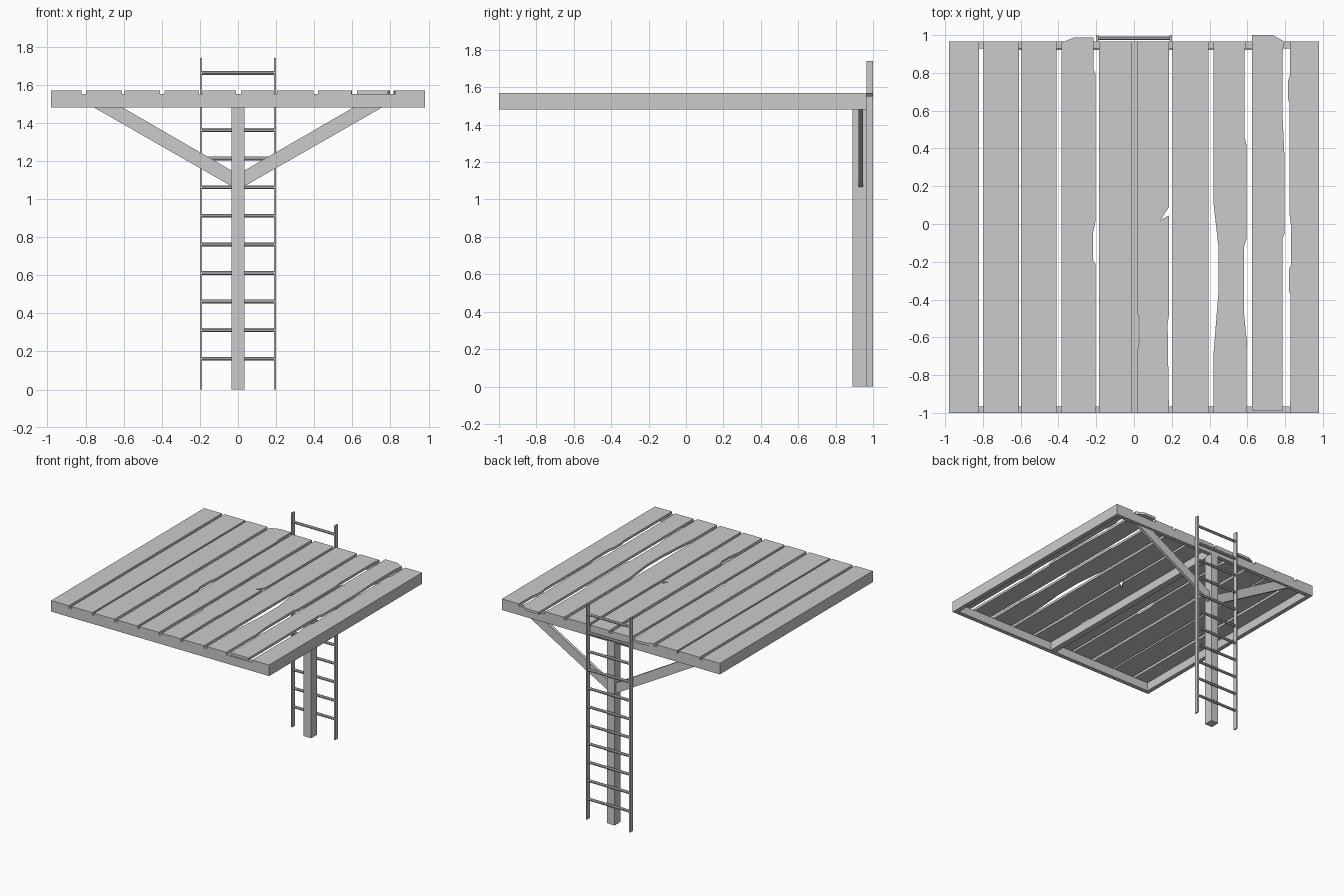
import bpy, bmesh, math
from mathutils import Vector

if "Cube" in bpy.data.objects:
    bpy.data.objects.remove(bpy.data.objects["Cube"])


def prism(name, pts, depth):
    """Closed outline of 3D points extruded along the depth vector."""
    bm = bmesh.new()
    face = bm.faces.new([bm.verts.new(p) for p in pts])
    ext = bmesh.ops.extrude_face_region(bm, geom=[face])
    bmesh.ops.translate(bm, vec=Vector(depth),
                        verts=[g for g in ext["geom"] if isinstance(g, bmesh.types.BMVert)])
    bmesh.ops.recalc_face_normals(bm, faces=bm.faces)
    me = bpy.data.meshes.new(name)
    bm.to_mesh(me)
    bm.free()
    ob = bpy.data.objects.new(name, me)
    bpy.context.collection.objects.link(ob)
    return ob


def box(name, x0, x1, y0, y1, z0, z1):
    return prism(name, [(x0, y0, z0), (x1, y0, z0), (x1, y1, z0), (x0, y1, z0)], (0, 0, z1 - z0))


FRONT, BACK, LOW, MID, TOP = -1.0, 0.965, 1.48, 1.55, 1.57


def plank(i, x0, x1, left=(), right=(), y0=FRONT, end=None):
    """Board with worn edges: right runs front to back, left runs back to front."""
    end = end or [(x1, BACK), (x0, BACK)]
    pts = [(x0, y0), (x1, y0), *right, *end, *left]
    prism(f"deck_plank_{i}", [(x, y, MID) for x, y in pts], (0, 0, TOP - MID))


# Deck planks
plank(1, -0.98, -0.82)
plank(2, -0.797, -0.61)
plank(3, -0.595, -0.41)
plank(4, -0.385, -0.205,
      right=[(-0.205, -0.21), (-0.218, -0.19), (-0.218, -0.05), (-0.205, 0.01),
             (-0.205, 0.8), (-0.215, 0.82)],
      end=[(-0.215, 0.988), (-0.315, 0.988), (-0.385, 0.96)])
plank(5, -0.185, -0.011)
plank(6, 0.015, 0.185,
      left=[(0.015, -0.47), (0.03, -0.5), (0.03, -0.6), (0.015, -0.69)],
      right=[(0.178, -0.53), (0.185, -0.48), (0.185, 0.045), (0.14, 0.02), (0.185, 0.09)])
plank(7, 0.205, 0.395)
plank(8, 0.42, 0.595,
      left=[(0.42, 0.12), (0.448, -0.13), (0.448, -0.35), (0.42, -0.7)],
      right=[(0.595, -0.69), (0.598, -0.63), (0.583, -0.48), (0.583, -0.12), (0.595, -0.08),
             (0.595, 0.42), (0.585, 0.46), (0.585, 0.91)])
plank(9, 0.625, 0.787, y0=-0.987,
      right=[(0.785, -0.08), (0.797, -0.05), (0.797, 0.35), (0.785, 0.6), (0.785, 0.9)],
      end=[(0.797, 0.965), (0.735, 1.0), (0.625, 1.0)])
plank(10, 0.827, 0.98,
      left=[(0.827, 0.79), (0.816, 0.76), (0.816, 0.66), (0.824, 0.64), (0.824, 0.05),
            (0.83, 0), (0.83, -0.22), (0.82, -0.24), (0.82, -0.35), (0.829, -0.38)])

# Frame under the planks
T = 0.035
box("front_beam", -0.98, 0.98, FRONT, FRONT + T, LOW, MID)
box("back_beam", -0.98, 0.98, BACK - T, BACK, LOW, MID)
for side, s in (("left", -1), ("right", 1)):
    xs = sorted((s * 0.98, s * (0.98 - T)))
    box(f"{side}_beam", *xs, FRONT + T, BACK - T, LOW, MID)
box("centre_beam", -0.025, 0.025, FRONT + T, BACK - T, LOW, MID)

# Post and diagonal braces
box("post", -0.035, 0.035, 0.89, BACK, 0, LOW)
for side, s in (("left", -1), ("right", 1)):
    outline = [(0.03, 1.065), (0.755, LOW), (0.605, LOW), (0.0, 1.13), (0.0, 1.065)]
    prism(f"{side}_brace", [(s * x, 0.922, z) for x, z in outline], (0, 0.024, 0))

# Ladder rails and rungs
for side, s in (("left", -1), ("right", 1)):
    xs = sorted((s * 0.2, s * 0.189))
    box(f"ladder_{side}_rail", *xs, BACK, 1.0, 0, 1.74)
for i in range(11):
    z = 0.162 + 0.15 * i
    ring = [(-0.19, 0.983 + 0.011 * math.cos(a), z + 0.011 * math.sin(a))
            for a in (math.tau * (k + 0.5) / 8 for k in range(8))]
    prism(f"ladder_rung_{i + 1}", ring, (0.38, 0, 0))
